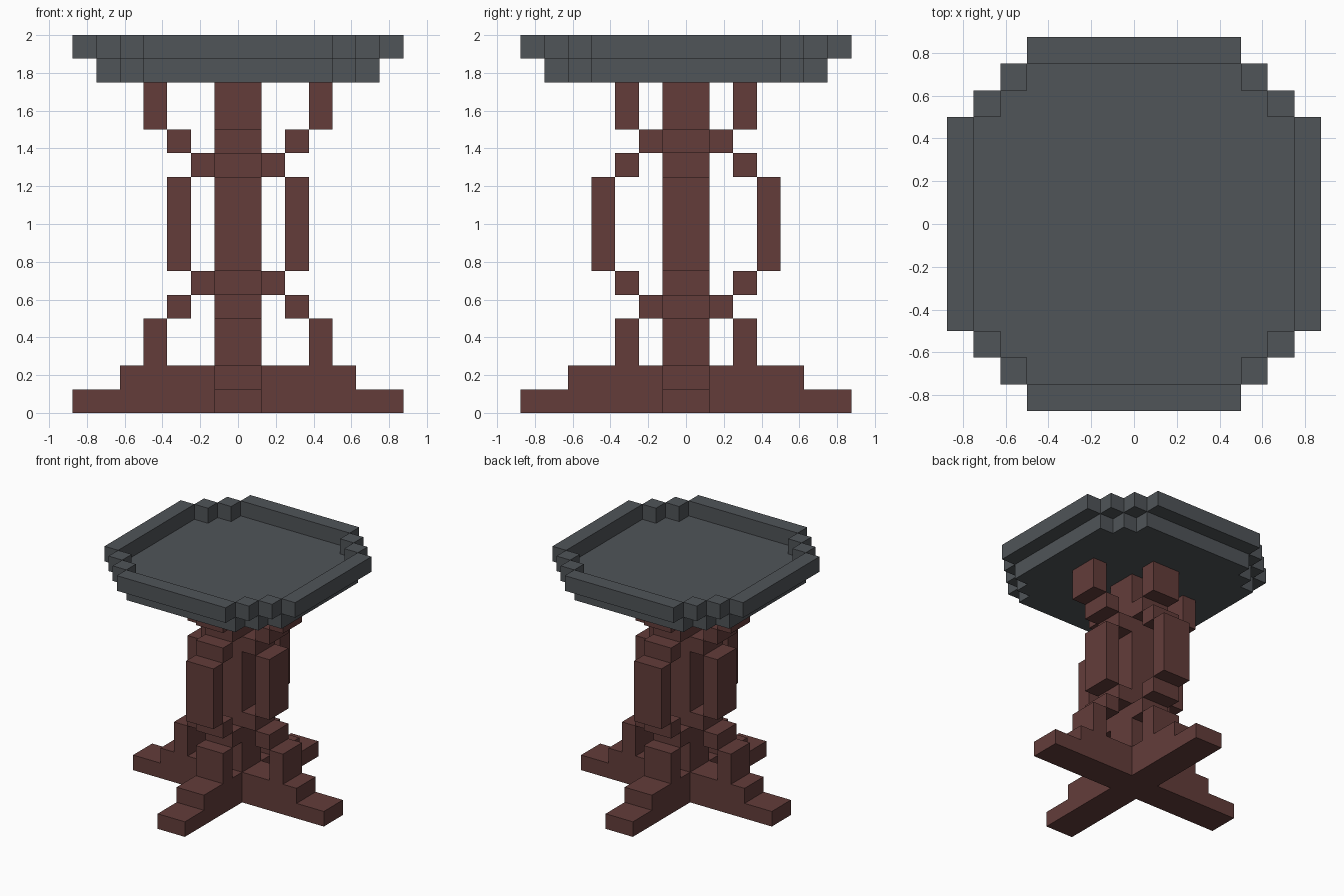
import bpy, bmesh
from mathutils import Matrix, Vector

if "Cube" in bpy.data.objects:
    bpy.data.objects.remove(bpy.data.objects["Cube"])

U = 0.125  # one block


def material(name, rgb):
    m = bpy.data.materials.new(name)
    m.use_nodes = True
    m.diffuse_color = (*rgb, 1)
    m.node_tree.nodes["Principled BSDF"].inputs["Base Color"].default_value = (*rgb, 1)
    return m


stone = material("dark grey stone", (0.080, 0.089, 0.098))
wood = material("red brown wood", (0.125, 0.046, 0.042))


def add_object(name, bm, mat):
    bmesh.ops.recalc_face_normals(bm, faces=bm.faces)
    mesh = bpy.data.meshes.new(name)
    bm.to_mesh(mesh)
    bm.free()
    mesh.materials.append(mat)
    obj = bpy.data.objects.new(name, mesh)
    bpy.context.collection.objects.link(obj)
    return obj


def box(bm, x0, x1, y0, y1, z0, z1):
    """Box given by its limits, in blocks."""
    centre = Vector((x0 + x1, y0 + y1, z0 + z1)) * U / 2
    size = Vector((x1 - x0, y1 - y0, z1 - z0)) * U
    bmesh.ops.create_cube(bm, size=1, matrix=Matrix.Translation(centre) @ Matrix.Diagonal((*size, 1)))


def prism(bm, outline, axis, start, depth):
    """Extrude a closed outline of 3D points, in blocks, along an axis."""
    verts = [bm.verts.new((Vector(p) + Vector(axis) * start) * U) for p in outline]
    face = bm.faces.new(verts)
    top = bmesh.ops.extrude_face_region(bm, geom=[face])["geom"]
    bmesh.ops.translate(bm, verts=[v for v in top if isinstance(v, bmesh.types.BMVert)],
                        vec=Vector(axis) * depth * U)


# Central column
bm = bmesh.new()
box(bm, -1, 1, -1, 1, 0, 14)
add_object("column", bm, wood)

# Stepped feet and zigzag struts on the four sides; struts are (inner distance, bottom, top)
side_struts = [(3, 2, 4), (2, 4, 5), (1, 5, 6), (2, 6, 10), (1, 10, 11), (2, 11, 12), (3, 12, 14)]
end_struts = [(2, 2, 4), (1, 4, 5), (2, 5, 6), (3, 6, 10), (2, 10, 11), (1, 11, 12), (2, 12, 14)]
foot_profile = [(1, 0), (7, 0), (7, 1), (5, 1), (5, 2), (1, 2)]
sides = [("left", 0, side_struts), ("back", 90, end_struts),
         ("right", 180, side_struts), ("front", 270, end_struts)]
for side, angle, struts in sides:
    turn = Matrix.Rotation(angle * 3.14159265 / 180, 4, "Z")
    bm = bmesh.new()
    prism(bm, [(x, 0, z) for x, z in foot_profile], (0, 1, 0), -1, 2)
    bm.transform(turn)
    add_object(side + "_foot", bm, wood)
    bm = bmesh.new()
    for inner, bottom, top in struts:
        box(bm, inner, inner + 1, -1, 1, bottom, top)
    bm.transform(turn)
    add_object(side + "_strut", bm, wood)

# Basin floor with stepped corners
corner = [(6, 4), (5, 4), (5, 5), (4, 5), (4, 6)]
outline = []
for sx, sy in ((1, 1), (-1, 1), (-1, -1), (1, -1)):
    steps = [(x * sx, y * sy, 0) for x, y in corner]
    outline += steps if sx * sy > 0 else steps[::-1]
bm = bmesh.new()
prism(bm, outline, (0, 0, 1), 14, 1)
add_object("basin_floor", bm, stone)

# Raised rim: four bars and two small blocks at each corner
bm = bmesh.new()
for s in (-1, 1):
    lo, hi = sorted((6 * s, 7 * s))
    box(bm, lo, hi, -4, 4, 15, 16)
    box(bm, -4, 4, lo, hi, 15, 16)
    for t in (-1, 1):
        for x, y in ((5.5, 4.5), (4.5, 5.5)):
            box(bm, x * s - 0.5, x * s + 0.5, y * t - 0.5, y * t + 0.5, 15, 16)
add_object("basin_rim", bm, stone)
